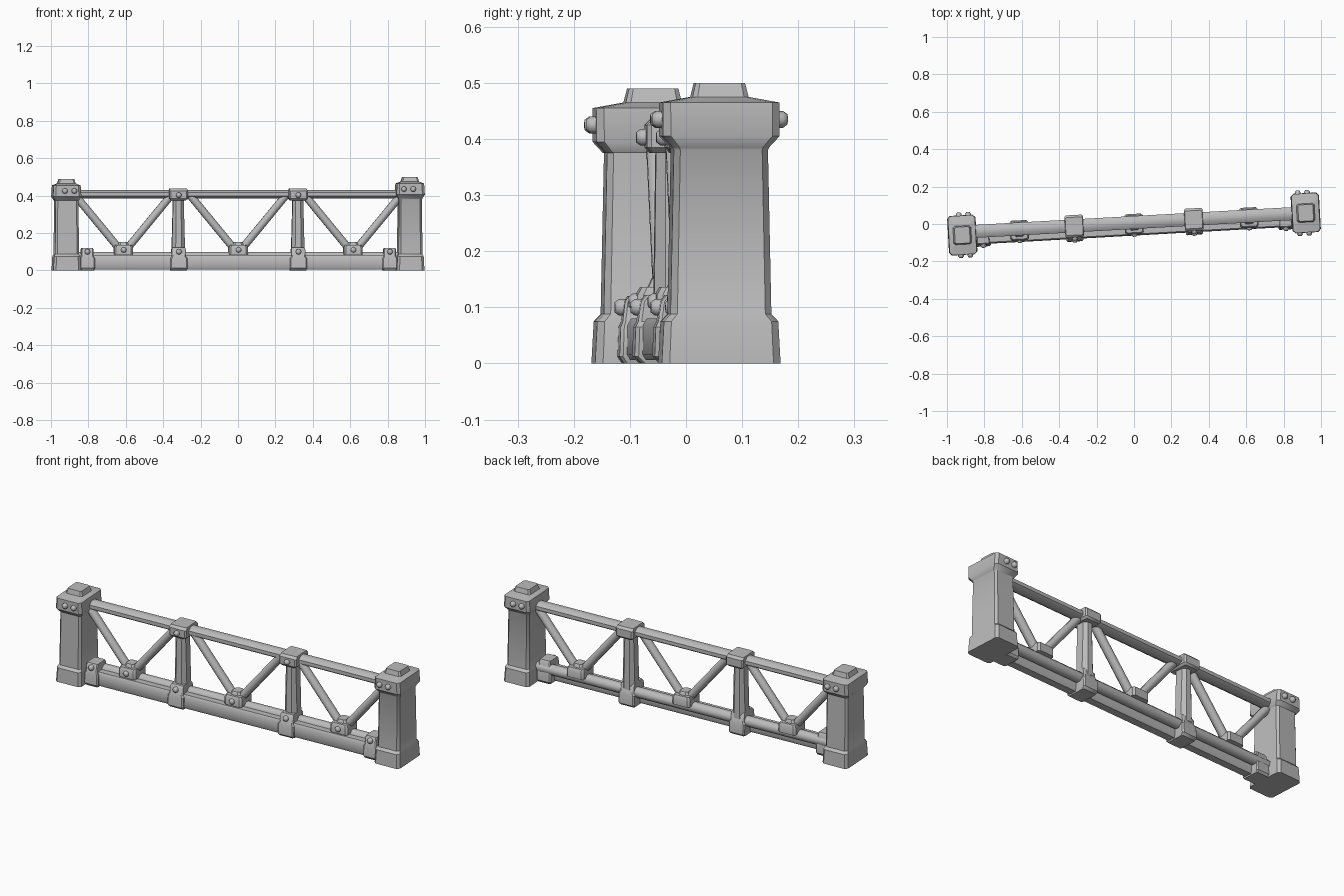
import bpy, bmesh, math
from mathutils import Matrix, Vector

cube = bpy.data.objects.get("Cube")
if cube:
    bpy.data.objects.remove(cube)

grey = bpy.data.materials.new("weathered_grey")
grey.use_nodes = True
COLOUR = (0.5, 0.5, 0.5, 1)
grey.diffuse_color = COLOUR
grey.node_tree.nodes["Principled BSDF"].inputs["Base Color"].default_value = COLOUR

# The whole railing runs at a slight angle
TURN = Matrix.Rotation(math.atan(0.056), 4, 'Z')


def finish(name, bm, matrix, angle=35):
    bmesh.ops.recalc_face_normals(bm, faces=bm.faces)
    mesh = bpy.data.meshes.new(name)
    bm.to_mesh(mesh)
    bm.free()
    mesh.transform(TURN @ matrix)
    mesh.materials.append(grey)
    ob = bpy.data.objects.new(name, mesh)
    bpy.context.collection.objects.link(ob)
    bpy.ops.object.select_all(action='DESELECT')
    ob.select_set(True)
    bpy.context.view_layer.objects.active = ob
    bpy.ops.object.shade_smooth_by_angle(angle=math.radians(angle))
    return ob


def loft(name, sections, loc=(0, 0, 0), chamfer=0.25, angle=35):
    """Stack chamfered rectangles given as (z, half x, half y)."""
    bm = bmesh.new()
    rings = []
    for z, hx, hy in sections:
        c = chamfer * min(hx, hy)
        corner = [(hx, hy - c), (hx - c, hy)]
        pts = corner + [(-x, y) for x, y in reversed(corner)]
        pts += [(-x, -y) for x, y in pts]
        rings.append([bm.verts.new((x, y, z)) for x, y in pts])
    for a, b in zip(rings, rings[1:]):
        for i in range(8):
            j = (i + 1) % 8
            bm.faces.new((a[i], a[j], b[j], b[i]))
    bm.faces.new(rings[0])
    bm.faces.new(rings[-1])
    return finish(name, bm, Matrix.Translation(loc), angle)


def rod(name, start, end, radius, sides=8, flat=1.0):
    """Prism between two points; flat scales its width across the railing."""
    start, end = Vector(start), Vector(end)
    axis = end - start
    bm = bmesh.new()
    bmesh.ops.create_cone(bm, cap_ends=True, segments=sides, radius1=radius,
                          radius2=radius, depth=axis.length)
    bmesh.ops.rotate(bm, verts=bm.verts, matrix=Matrix.Rotation(math.pi / sides, 3, 'Z'))
    side = Vector((0, 1, 0))
    frame = Matrix((side.cross(axis.normalized()), side * flat, axis.normalized())).transposed()
    return finish(name, bm, Matrix.Translation((start + end) / 2) @ frame.to_4x4(), 50)


def bolt(name, x, y, z, front=-1, radius=0.015):
    """Domed six-sided bolt facing the front or the back."""
    bm = bmesh.new()
    rings = []
    for r, out in ((radius, -0.012), (radius, 0.008), (radius * 0.6, 0.016)):
        rings.append([bm.verts.new((r * math.cos(k * math.pi / 4), front * out,
                                    r * math.sin(k * math.pi / 4))) for k in range(8)])
    for a, b in zip(rings, rings[1:]):
        for i in range(8):
            bm.faces.new((a[i], a[i - 1], b[i - 1], b[i]))
    bm.faces.new(rings[0])
    bm.faces.new(rings[-1])
    finish(name, bm, Matrix.Translation((x, y, z)), 60)


# End posts: flared foot, tapering shaft, heavy cap
for label, s in (("right", -1), ("left", 1)):
    px, py = s * 0.92, s * 0.008
    top = 0.49 if s < 0 else 0.5
    loft(label + "_end_post", [
        (0, 0.074, 0.106), (0.075, 0.07, 0.102), (0.088, 0.064, 0.09),
        (0.38, 0.061, 0.084), (top - 0.115, 0.064, 0.086),
        (top - 0.095, 0.076, 0.104), (top - 0.035, 0.072, 0.104),
        (top - 0.025, 0.048, 0.05), (top, 0.04, 0.044)], (px, py, 0), 0.18)
    for front in (-1, 1):
        for dx in (-0.025, 0.025):
            bolt(label + "_cap_bolt", px - s * 0.012 + dx, py + front * 0.105,
                 top - 0.065, front)

# Top rail and the two bottom rails
rod("top_rail", (-0.88, 0.008, 0.407), (0.88, 0.008, 0.407), 0.025, 8, 1.5)
rod("bottom_tube", (-0.88, 0.005, 0.073), (0.88, 0.005, 0.073), 0.028)
loft("front_beam", [(0.006, 0.87, 0.02), (0.016, 0.87, 0.026), (0.068, 0.87, 0.025),
                    (0.08, 0.87, 0.018)], (0, -0.036, 0), 0.05)

# Upright struts with clamps above and below
for x in (-0.32, 0.32):
    loft("upright", [(0.09, 0.036, 0.04), (0.39, 0.028, 0.036)], (x, 0, 0), 0.55)
    loft("upper_clamp", [(0.375, 0.04, 0.052), (0.385, 0.05, 0.06), (0.425, 0.05, 0.06),
                         (0.437, 0.046, 0.048)], (x, 0.006, 0), 0.15)
    loft("lower_clamp", [(0, 0.042, 0.05), (0.012, 0.046, 0.062), (0.065, 0.046, 0.06),
                         (0.075, 0.038, 0.055), (0.11, 0.038, 0.05),
                         (0.122, 0.034, 0.04)], (x, -0.014, 0), 0.15)
    bolt("upper_clamp_bolt", x, -0.055, 0.403)
    bolt("lower_clamp_bolt", x, -0.065, 0.1)

# Small clamps against the end posts
for x in (-0.81, 0.81):
    loft("end_clamp", [(0, 0.036, 0.045), (0.012, 0.04, 0.053), (0.065, 0.04, 0.051),
                       (0.075, 0.033, 0.047), (0.11, 0.033, 0.043),
                       (0.12, 0.03, 0.036)], (x, -0.022, 0), 0.15)
    bolt("end_clamp_bolt", x, -0.066, 0.1)

# Diagonal braces rising from three joints on the bottom rails
for x in (-0.615, 0, 0.615):
    loft("brace_joint", [(0.085, 0.05, 0.054), (0.122, 0.05, 0.054), (0.136, 0.044, 0.046)],
         (x, 0, 0), 0.2)
    loft("joint_crown", [(0.13, 0.032, 0.036), (0.152, 0.022, 0.026)], (x, 0, 0), 0.4)
    bolt("joint_bolt", x, -0.052, 0.11)
    for s in (-1, 1):
        rod("brace", (x + s * 0.02, 0, 0.115), (x + s * 0.255, 0, 0.4), 0.022, 8, 1.1)
